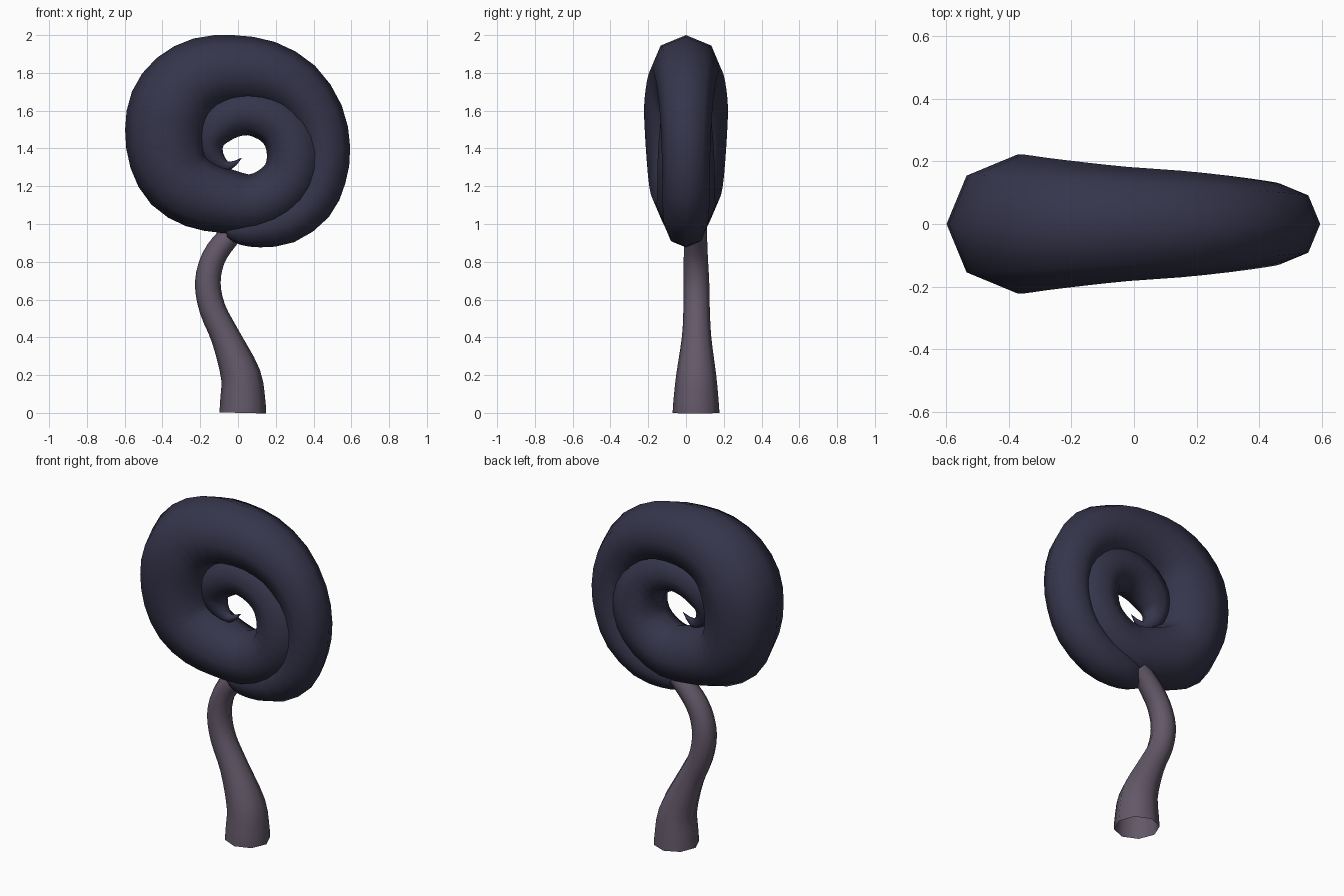
import bpy, bmesh, math
from mathutils import Vector

if "Cube" in bpy.data.objects:
    bpy.data.objects.remove(bpy.data.objects["Cube"])


def material(name, color):
    m = bpy.data.materials.new(name)
    m.diffuse_color = (*color, 1)
    m.use_nodes = True
    m.node_tree.nodes["Principled BSDF"].inputs["Base Color"].default_value = m.diffuse_color
    return m


def spline(points, steps):
    """Catmull-Rom through (x, y, z, radius) points."""
    p = [Vector(q) for q in points]
    p = [2 * p[0] - p[1]] + p + [2 * p[-1] - p[-2]]
    out = []
    for i in range(1, len(p) - 2):
        a, b, c, d = p[i - 1:i + 3]
        for k in range(steps):
            t = k / steps
            out.append(0.5 * (2 * b + (c - a) * t + (2 * a - 5 * b + 4 * c - d) * t * t
                              + (3 * b - a - 3 * c + d) * t ** 3))
    return out + [p[-2]]


def tube(name, points, steps, mat, sides=8):
    """Tapered eight-sided tube, open at both ends."""
    path = spline(points, steps)
    bm = bmesh.new()
    rings = []
    for i, q in enumerate(path):
        tangent = (path[min(i + 1, len(path) - 1)] - path[max(i - 1, 0)]).to_3d().normalized()
        side = tangent.cross(Vector((0, 1, 0))).normalized()
        depth = side.cross(tangent)
        r = max(q[3], 0.001)
        rings.append([bm.verts.new(q.to_3d() + r * (math.cos(a) * side + math.sin(a) * depth))
                      for a in (2 * math.pi * k / sides for k in range(sides))])
    for a, b in zip(rings, rings[1:]):
        for k in range(sides):
            n = (k + 1) % sides
            bm.faces.new((a[k], a[n], b[n], b[k])).smooth = True
    bmesh.ops.recalc_face_normals(bm, faces=bm.faces)
    me = bpy.data.meshes.new(name)
    bm.to_mesh(me)
    bm.free()
    me.materials.append(mat)
    ob = bpy.data.objects.new(name, me)
    bpy.context.collection.objects.link(ob)
    return ob


dark = material("dark slate blue", (0.036, 0.036, 0.072))
mauve = material("dusty mauve", (0.125, 0.098, 0.14))

# Coiled head: x, z, radius from outer end to inner tip
coil = [(-.06, .96, .03), (0, .965, .075), (.1, .982, .107), (.25, 1.013, .119),
        (.385, 1.115, .124), (.447, 1.25, .126), (.465, 1.4, .129), (.425, 1.57, .137),
        (.31, 1.72, .153), (.15, 1.80, .17), (-.02, 1.818, .182), (-.17, 1.795, .198),
        (-.285, 1.725, .212), (-.355, 1.62, .222), (-.38, 1.49, .218), (-.367, 1.35, .209),
        (-.31, 1.235, .199), (-.2, 1.16, .187), (-.06, 1.12, .17), (.08, 1.107, .157),
        (.2, 1.16, .153), (.28, 1.25, .151), (.302, 1.37, .149), (.26, 1.49, .14),
        (.17, 1.565, .132), (.05, 1.595, .125), (-.06, 1.56, .115), (-.13, 1.49, .1),
        (-.15, 1.41, .075), (-.115, 1.34, .05), (-.05, 1.305, .025), (.02, 1.35, .001)]
tube("coiled_head", [(x, 0, z, r) for x, z, r in coil], 2, dark)

# Curved stem
tube("stem", [(.025, .053, 0, .124), (.025, .053, .06, .12), (.014, .054, .2, .106),
              (-.065, .056, .4, .078), (-.135, .056, .55, .07), (-.16, .055, .69, .068),
              (-.13, .052, .82, .064), (-.06, .052, .92, .06), (.02, .06, .995, .05)], 3, mauve)
